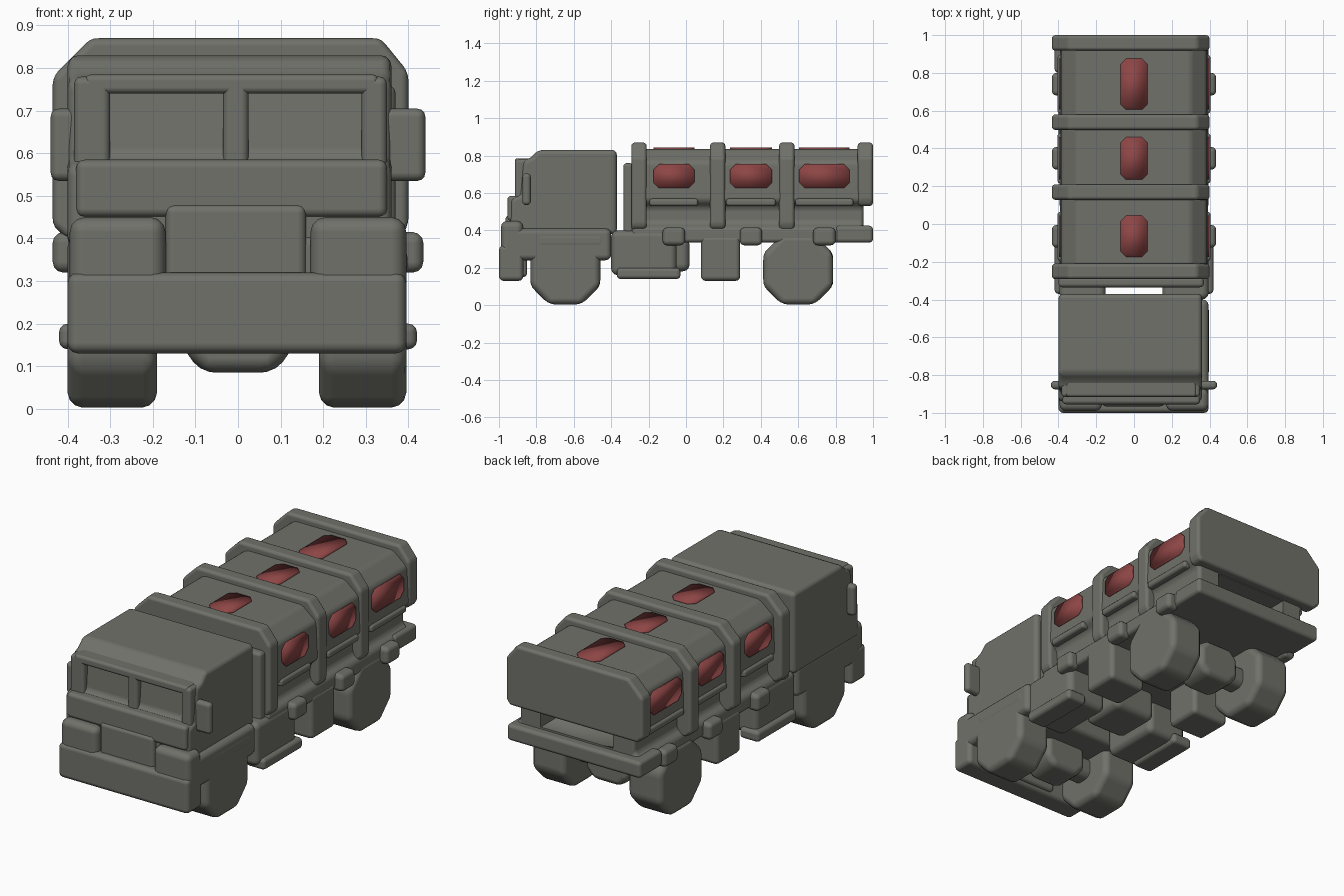
import bpy, bmesh, math
from mathutils import Matrix, Vector

cube = bpy.data.objects.get("Cube")
if cube:
    bpy.data.objects.remove(cube, do_unlink=True)


def material(name, rgb):
    m = bpy.data.materials.new(name)
    m.use_nodes = True
    m.diffuse_color = (*rgb, 1)
    m.node_tree.nodes["Principled BSDF"].inputs["Base Color"].default_value = (*rgb, 1)
    return m


GREY = material("olive grey", (0.165, 0.165, 0.145))
RED = material("dull red", (0.27, 0.06, 0.06))


def finish(name, bm, bevel, mat=GREY):
    bmesh.ops.recalc_face_normals(bm, faces=bm.faces)
    mesh = bpy.data.meshes.new(name)
    bm.to_mesh(mesh)
    bm.free()
    for p in mesh.polygons:
        p.use_smooth = True
    mesh.materials.append(mat)
    ob = bpy.data.objects.new(name, mesh)
    bpy.context.collection.objects.link(ob)
    if bevel:
        b = ob.modifiers.new("soft edges", "BEVEL")
        b.width, b.segments, b.limit_method = bevel, 3, "ANGLE"
        b.harden_normals = True
    return ob


def prism(name, pts, axis, lo, hi, bevel=0.02, mat=GREY):
    """Extrude a closed profile along x (points y,z), y (x,z) or z (x,y)."""
    bm = bmesh.new()

    def place(p, t):
        return {"x": (t, *p), "y": (p[0], t, p[1]), "z": (*p, t)}[axis]
    face = bm.faces.new([bm.verts.new(place(p, lo)) for p in pts])
    ext = bmesh.ops.extrude_face_region(bm, geom=[face])
    shift = Vector(place((0, 0), hi - lo))
    bmesh.ops.translate(bm, vec=shift,
                        verts=[g for g in ext["geom"] if isinstance(g, bmesh.types.BMVert)])
    return finish(name, bm, bevel, mat)


def box(name, x, y, z, bevel=0.02):
    return prism(name, [(x[0], y[0]), (x[1], y[0]), (x[1], y[1]), (x[0], y[1])],
                 "z", z[0], z[1], bevel)


def both_sides(name, x, y, z, bevel=0.02):
    box("left_" + name, x, y, z, bevel)
    box("right_" + name, (-x[1], -x[0]), y, z, bevel)


def octagon(cy, cz, ry, rz, cut):
    """Rectangle with cut corners."""
    a, b = ry - cut, rz - cut
    return [(cy + u, cz + v) for u, v in
            [(-a, -rz), (a, -rz), (ry, -b), (ry, b), (a, rz), (-a, rz), (-ry, b), (-ry, -b)]]


# Cab: upper shell with recessed windscreen, lower body and bumper
prism("cab_shell", [(-0.94, 0.38), (-0.94, 0.57), (-0.89, 0.59), (-0.875, 0.77), (-0.83, 0.79),
                    (-0.79, 0.83), (-0.37, 0.83), (-0.37, 0.38)], "x", -0.4, 0.36, 0.025)
box("cab_lower_body", (-0.4, 0.395), (-0.95, -0.4), (0.24, 0.41), 0.03)
box("windscreen_sill", (-0.38, 0.35), (-0.955, -0.85), (0.45, 0.585))
box("windscreen_header", (-0.36, 0.33), (-0.915, -0.82), (0.74, 0.785), 0.015)
for name, x in (("right_pillar", (-0.385, -0.3)), ("centre_pillar", (-0.035, 0.025)),
                ("left_pillar", (0.29, 0.35))):
    box(name, x, (-0.915, -0.84), (0.56, 0.78), 0.018)
box("grille", (-0.17, 0.16), (-0.965, -0.85), (0.15, 0.48))
box("bumper", (-0.4, 0.395), (-1, -0.87), (0.13, 0.32), 0.025)
both_sides("headlamp_block", (0.17, 0.395), (-0.99, -0.87), (0.22, 0.45), 0.035)
both_sides("mirror", (0.34, 0.44), (-0.875, -0.83), (0.535, 0.705))

# Wheels, wheel arches and axles
for name, y in (("front", -0.645), ("rear", 0.6)):
    for side, lo, hi in (("left", 0.19, 0.395), ("right", -0.4, -0.19)):
        prism(f"{name}_{side}_wheel", octagon(y, 0.19, 0.187, 0.187, 0.1), "x", lo, hi, 0.035)
    prism(name + "_axle", octagon(y, 0.19, 0.06, 0.06, 0.025), "x", -0.22, 0.22, 0.015)
    prism(name + "_differential", octagon(0, 0.19, 0.13, 0.105, 0.05), "y",
          y - 0.1, y + 0.1, 0.04)
both_sides("front_wheel_arch", (0.2, 0.398), (-0.81, -0.43), (0.3, 0.39), 0.035)

# Underbody lockers, tanks and steps
both_sides("fuel_tank", (0.15, 0.395), (-0.4, -0.05), (0.16, 0.4), 0.035)
both_sides("tank_step", (0.3, 0.42), (-0.37, -0.03), (0.14, 0.2))
both_sides("locker", (0.17, 0.395), (0.08, 0.29), (0.13, 0.37), 0.025)
box("gearbox", (-0.13, 0.13), (-0.25, 0.02), (0.18, 0.36), 0.04)

# Cargo body: one section between the ribs, with a groove low on the sides
half = [(0.3, 0.835), (0.385, 0.765), (0.393, 0.56), (0.35, 0.52), (0.35, 0.44),
        (0.39, 0.41), (0.39, 0.335)]
section = half + [(-x, z) for x, z in reversed(half)]
body = prism("cargo_body", section, "y", -0.29, 0.95, 0.02)

# Slot under the rear panel
cutter = box("slot_cutter", (-0.22, 0.22), (0.8, 1.1), (0.435, 0.525), 0)
cutter.hide_render = True
cutter.hide_viewport = True
cutter.display_type = "WIRE"
cut = body.modifiers.new("rear slot", "BOOLEAN")
cut.operation, cut.object, cut.solver = "DIFFERENCE", cutter, "EXACT"

# Ribs around the cargo body
for i, y in enumerate((-0.25, 0.17, 0.54, 0.96)):
    low = 0.53 if i == 3 else 0.4
    prism(f"cargo_rib_{i + 1}", [(-0.435, low + 0.03), (-0.4, low), (0.38, low), (0.4, low + 0.03),
                                 (0.4, 0.79), (0.335, 0.87), (-0.345, 0.87), (-0.435, 0.78)],
          "y", y - 0.042, y + 0.04, 0.02)
box("cargo_front_panel", (-0.4, 0.37), (-0.335, -0.28), (0.38, 0.76))
box("tail_step", (-0.42, 0.395), (0.8, 1), (0.335, 0.425))

# Side brackets and red panels in each bay
for i, (lo, hi) in enumerate(((-0.175, 0.045), (0.235, 0.46), (0.605, 0.875))):
    mid, ry = (lo + hi) / 2, (hi - lo) / 2
    both_sides(f"bracket_{i + 1}", (0.36, 0.435), (mid - 0.06, mid + 0.06), (0.32, 0.415), 0.025)
    both_sides(f"ledge_{i + 1}", (0.36, 0.405), (lo - 0.02, hi + 0.02), (0.53, 0.57), 0.015)
    plate = octagon(mid, 0.69, ry, 0.064, 0.03)
    prism(f"left_red_panel_{i + 1}", plate, "x", 0.388, 0.397, 0, RED)
    prism(f"right_red_panel_{i + 1}", plate, "x", -0.397, -0.388, 0, RED)
    prism(f"roof_red_panel_{i + 1}", octagon(0, mid, 0.072, ry, 0.03), "z", 0.833, 0.842, 0, RED)
